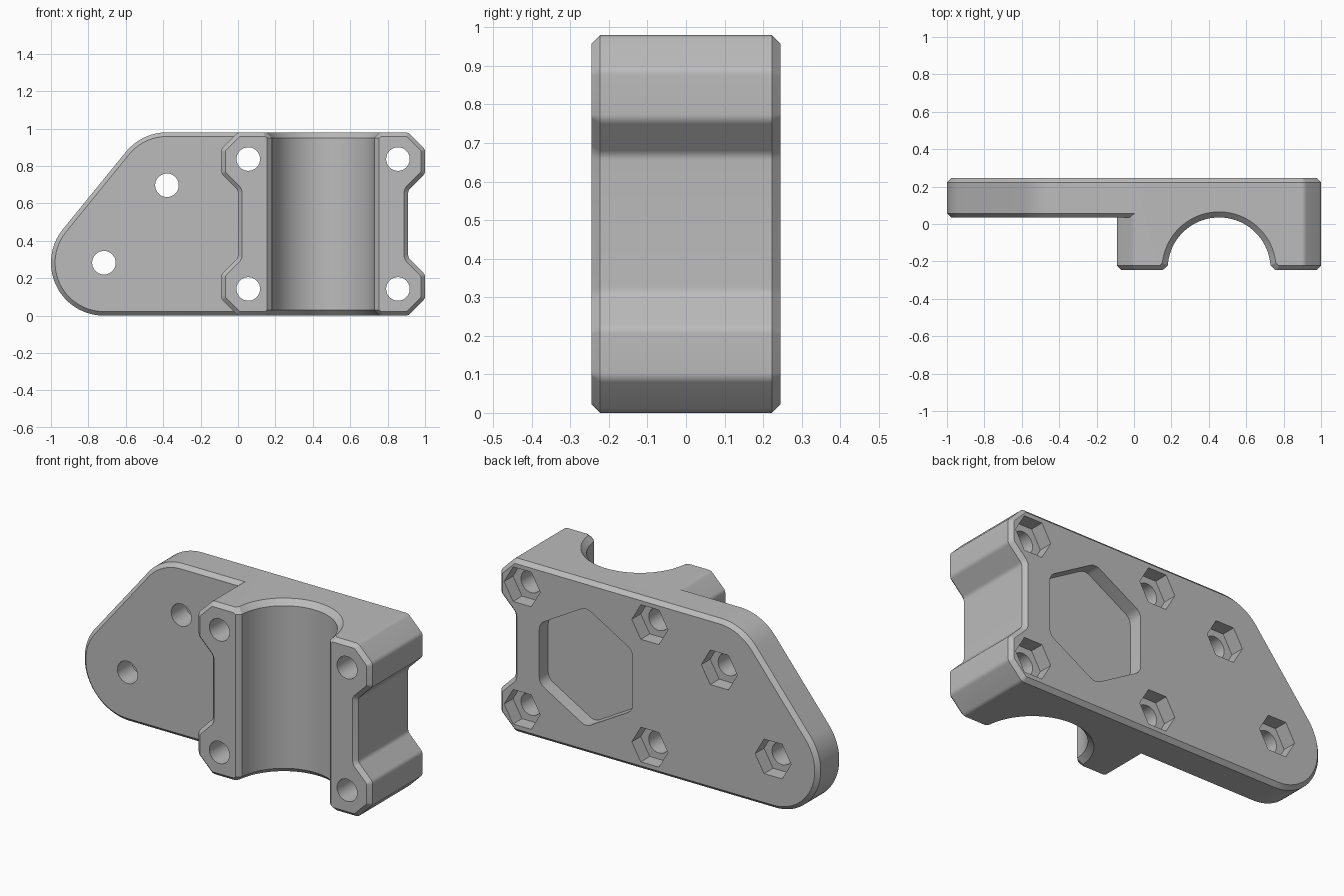
import bpy, bmesh, math
from mathutils import Vector

if "Cube" in bpy.data.objects:
    bpy.data.objects.remove(bpy.data.objects["Cube"], do_unlink=True)

HEIGHT, MID = 0.98, 0.49
FRONT, PLATE_FRONT, BACK = -0.245, 0.035, 0.245
BEVEL = 0.022
CLAMP_X = 0.455

grey = bpy.data.materials.new("light_grey")
grey.use_nodes = True
grey.diffuse_color = (0.5, 0.5, 0.5, 1)
grey.node_tree.nodes["Principled BSDF"].inputs["Base Color"].default_value = (0.5, 0.5, 0.5, 1)


def arc(cx, cy, r, start, end, n):
    angles = [math.radians(start + (end - start) * i / n) for i in range(n + 1)]
    return [Vector((cx + r * math.cos(a), cy + r * math.sin(a))) for a in angles]


def ring(cx, cy, r, n, start=0):
    return arc(cx, cy, r, start, start + 360, n)[:-1]


def fillet(points, r, n=5):
    """Round every corner of a closed outline."""
    out = []
    for i, p in enumerate(points):
        a = (points[i - 1] - p).normalized()
        b = (points[(i + 1) % len(points)] - p).normalized()
        half = a.angle(b) / 2
        center = p + (a + b).normalized() * (r / math.sin(half))
        u = p + a * (r / math.tan(half)) - center
        v = p + b * (r / math.tan(half)) - center
        for k in range(n + 1):
            out.append(center + u.lerp(v, k / n).normalized() * r)
    return out


def inset(points, d):
    """Offset a counter-clockwise outline inwards by d."""
    out = []
    for i, p in enumerate(points):
        a = (p - points[i - 1]).normalized()
        b = (points[(i + 1) % len(points)] - p).normalized()
        na, nb = Vector((-a.y, a.x)), Vector((-b.y, b.x))
        out.append(p + (na + nb) * (d / (1 + na.dot(nb))))
    return out


def prism(name, outline, levels, axis="Y"):
    """Extrude an outline through (position, inset) levels along an axis."""
    bm = bmesh.new()
    loops = []
    for pos, d in levels:
        pts = inset(outline, d)
        loops.append([bm.verts.new((p.x, pos, p.y) if axis == "Y" else (p.x, p.y, pos))
                      for p in pts])
    n = len(outline)
    for lo, hi in zip(loops, loops[1:]):
        for i in range(n):
            j = (i + 1) % n
            bm.faces.new((lo[i], lo[j], hi[j], hi[i]))
    bm.faces.new(loops[0])
    bm.faces.new(loops[-1])
    bmesh.ops.recalc_face_normals(bm, faces=bm.faces)
    mesh = bpy.data.meshes.new(name)
    bm.to_mesh(mesh)
    bm.free()
    mesh.materials.append(grey)
    obj = bpy.data.objects.new(name, mesh)
    bpy.context.scene.collection.objects.link(obj)
    return obj


def combine(target, other, operation):
    """Bake a boolean with the first solver that changes the mesh."""
    mod = target.modifiers.new("combine", "BOOLEAN")
    mod.operation, mod.object = operation, other
    baked = None
    for solver in ("MANIFOLD", "EXACT", "FLOAT"):
        mod.solver = solver
        bpy.context.view_layer.update()
        graph = bpy.context.evaluated_depsgraph_get()
        result = bpy.data.meshes.new_from_object(target.evaluated_get(graph))
        if len(result.polygons) not in (0, len(target.data.polygons)):
            baked = result
            break
    target.modifiers.clear()
    if baked:
        target.data = baked
    bpy.data.objects.remove(other, do_unlink=True)


# Clamp block: notched outline mirrored from one quarter
quarter = [(0.455, -0.49), (0.545, -0.40), (0.545, -0.27), (0.455, -0.18)]
right = quarter + [(x, -z) for x, z in reversed(quarter)]
full = right + [(-x, -z) for x, z in right]
block_outline = fillet([Vector((CLAMP_X + x, MID + z)) for x, z in full], 0.035)
bracket = prism("clamp_bracket", block_outline,
                [(FRONT, BEVEL), (FRONT + BEVEL, 0), (BACK - BEVEL, 0), (BACK, BEVEL)])

# Mounting plate: two round corners around its bolts joined by a slanted edge
R = 0.283
low, high = Vector((-0.717, R)), Vector((-0.38, HEIGHT - R))
slant = math.degrees(math.atan2(high.y - low.y, high.x - low.x)) + 90
plate_outline = ([Vector((0.4, 0)), Vector((0.4, HEIGHT))]
                 + arc(high.x, high.y, R, 90, slant, 12)
                 + arc(low.x, low.y, R, slant, 270, 28))
plate = prism("mounting_plate", plate_outline,
              [(PLATE_FRONT, BEVEL), (PLATE_FRONT + BEVEL, 0), (BACK - BEVEL, 0), (BACK, BEVEL)])
combine(bracket, plate, "UNION")

# Half-round channel with flared front lips and ends
cy, r, lip = -0.24, 0.275, -0.22
channel = (arc(CLAMP_X, cy, r, 4, 176, 48)
           + [Vector((CLAMP_X - r - 0.05, lip - 0.05)), Vector((CLAMP_X + r + 0.05, lip - 0.05))])
flare = 0.03
cutter = prism("channel_cutter", channel,
               [(-flare, -2 * flare), (flare, 0), (HEIGHT - flare, 0), (HEIGHT + flare, -2 * flare)],
               axis="Z")
combine(bracket, cutter, "DIFFERENCE")

# Shallow hexagonal recess in the back
recess = fillet(ring(CLAMP_X, MID, 0.338, 6, 30), 0.06)
combine(bracket, prism("recess_cutter", recess, [(BACK - 0.08, 0), (BACK + 0.1, 0)]), "DIFFERENCE")

# Bolt holes with hexagonal nut pockets in the back
bolts = [(CLAMP_X + sx * 0.4, MID + sz * 0.347) for sx in (-1, 1) for sz in (-1, 1)]
bolts += [tuple(low), tuple(high)]
for x, z in bolts:
    hole = prism("hole_cutter", ring(x, z, 0.063, 32), [(-0.4, 0), (0.4, 0)])
    combine(bracket, hole, "DIFFERENCE")
    nut = prism("nut_cutter", ring(x, z, 0.113, 6), [(BACK - 0.08, 0), (BACK + 0.1, 0)])
    combine(bracket, nut, "DIFFERENCE")

# Smooth the rounded walls, keep the bevels crisp
bpy.ops.object.select_all(action="DESELECT")
bracket.select_set(True)
bpy.context.view_layer.objects.active = bracket
bpy.ops.object.shade_smooth_by_angle(angle=math.radians(25))
